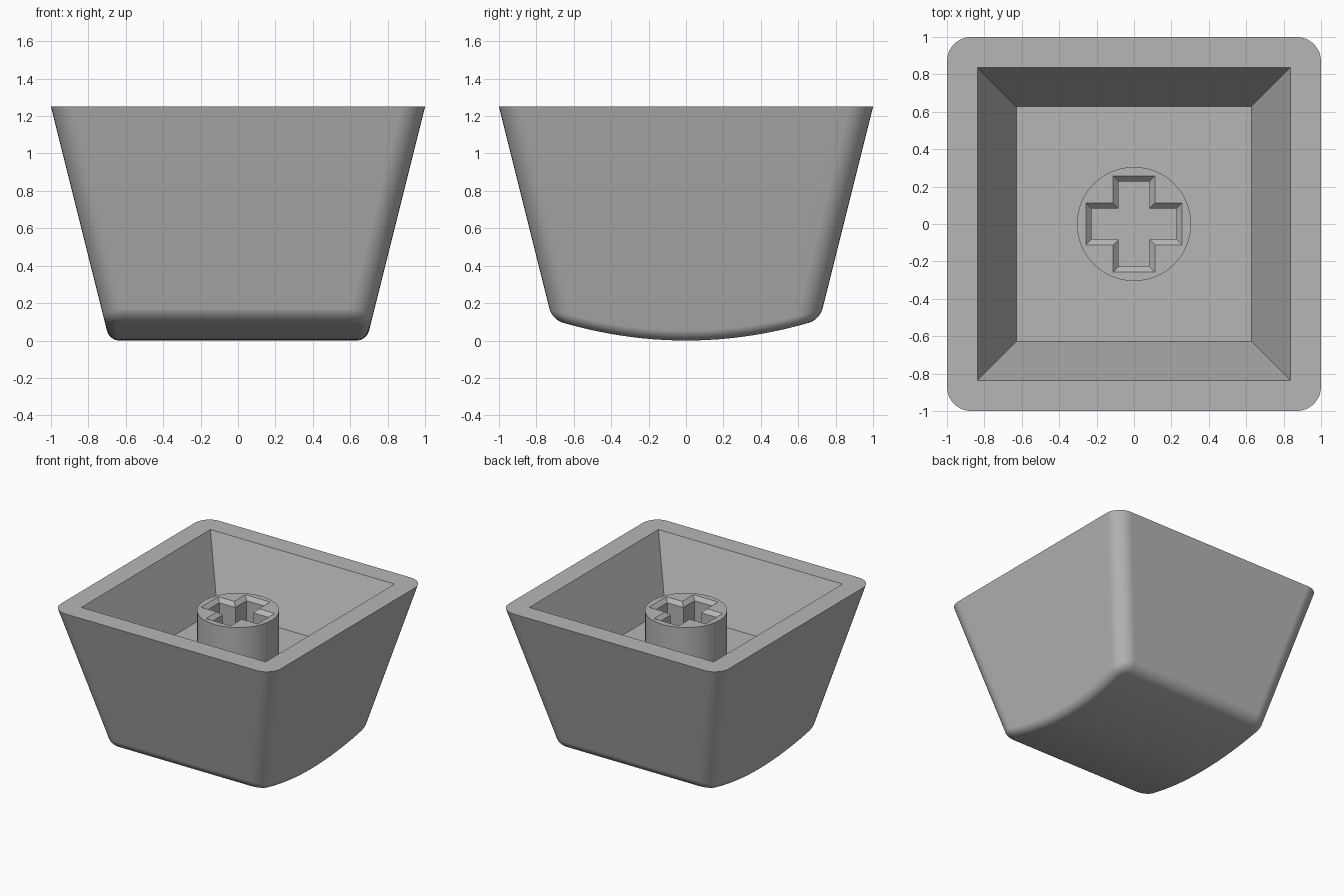
import bpy, bmesh, math

if "Cube" in bpy.data.objects:
    bpy.data.objects.remove(bpy.data.objects["Cube"], do_unlink=True)

HEIGHT = 1.25
FLOOR = 0.73        # cavity floor
STEM_TOP = 1.13
SLOPE = 0.25        # wall lean
CORNER = 0.13       # vertical corner radius
FILLET = 0.07       # rounding where walls meet the dished face
DISH = 0.22
TILT = math.atan(SLOPE)

grey = bpy.data.materials.new("plain grey")
grey.use_nodes = True
grey.diffuse_color = (0.47, 0.47, 0.47, 1)
grey.node_tree.nodes["Principled BSDF"].inputs["Base Color"].default_value = grey.diffuse_color


def make(name, bm):
    bmesh.ops.recalc_face_normals(bm, faces=bm.faces)
    mesh = bpy.data.meshes.new(name)
    bm.to_mesh(mesh)
    bm.free()
    mesh.materials.append(grey)
    obj = bpy.data.objects.new(name, mesh)
    bpy.context.collection.objects.link(obj)
    return obj


def stack(name, rings):
    """Closed solid from a stack of (outline, z) rings."""
    bm = bmesh.new()
    loops = [[bm.verts.new((x, y, z)) for x, y in pts] for pts, z in rings]
    skin(bm, loops)
    bm.faces.new(loops[0])
    bm.faces.new(loops[-1])
    return make(name, bm)


def skin(bm, loops):
    n = len(loops[0])
    for a, b in zip(loops, loops[1:]):
        for i in range(n):
            j = (i + 1) % n
            bm.faces.new((a[i], a[j], b[j], b[i]))


def activate(obj):
    bpy.ops.object.select_all(action="DESELECT")
    obj.select_set(True)
    bpy.context.view_layer.objects.active = obj


def cut(obj, cutter):
    mod = obj.modifiers.new("cut", "BOOLEAN")
    mod.operation, mod.solver, mod.object = "DIFFERENCE", "EXACT", cutter
    activate(obj)
    bpy.ops.object.modifier_apply(modifier=mod.name)
    bpy.data.objects.remove(cutter, do_unlink=True)


def finish(obj):
    activate(obj)
    bpy.ops.object.shade_smooth_by_angle(angle=math.radians(30))
    obj.modifiers.new("normals", "WEIGHTED_NORMAL").keep_sharp = True


def half(z):
    return 1 - SLOPE * (HEIGHT - z)


# Rounded-square outline as (centre direction, normal) pairs, symmetric in x
def corner(cx, cy, start):
    angles = [math.radians(start + 90 * k / 8) for k in range(9)]
    return [(cx, cy, math.cos(a), math.sin(a)) for a in angles]


steps = [-1 + 2 * k / 20 for k in range(1, 20)]
outline = (corner(1, -1, -90) + [(1, t, 1, 0) for t in steps] + corner(1, 1, 0)
           + corner(-1, 1, 90) + [(-1, -t, -1, 0) for t in steps] + corner(-1, -1, 180))


def ring_point(spec, angle):
    """Point on the fillet ring; the ring follows the dish."""
    cx, cy, nx, ny = spec
    inset = FILLET / math.cos(TILT) - FILLET * math.cos(angle)
    y = cy * 0.7
    for _ in range(8):
        base = DISH * y * y
        core = half(base + FILLET) - CORNER
        y = cy * core + ny * (CORNER - inset)
    return (cx * core + nx * (CORNER - inset), y,
            DISH * y * y + FILLET * (1 - math.sin(angle)))


# Outer shell: rim, leaning walls, fillet, dished face
bm = bmesh.new()
top = 1 - CORNER
loops = [[bm.verts.new((cx * top + nx * CORNER, cy * top + ny * CORNER, HEIGHT))
          for cx, cy, nx, ny in outline]]
for k in range(9):
    angle = TILT + (math.pi / 2 - TILT) * k / 8
    loops.append([bm.verts.new(ring_point(s, angle)) for s in outline])
skin(bm, loops)
bm.faces.new(loops[0])
low, n = loops[-1], len(outline)
for i in range(n // 2 - 1):
    bm.faces.new((low[i], low[i + 1], low[n - 2 - i], low[n - 1 - i]))
shell = make("cap_shell", bm)


# Tapered cavity
def square(h):
    return [(-h, -h), (h, -h), (h, h), (-h, h)]


lift = 0.1
flare = (0.837 - 0.628) / (HEIGHT - FLOOR) * lift
cut(shell, stack("cavity_cutter", [(square(0.628), FLOOR),
                                   (square(0.837 + flare), HEIGHT + lift)]))
finish(shell)


# Round stem with a chamfered cross socket
def circle(r, n=64):
    return [(r * math.cos(math.tau * k / n), r * math.sin(math.tau * k / n)) for k in range(n)]


def cross(length, width):
    pts = [(length, -width), (length, width), (width, width)]
    out = []
    for _ in range(4):
        out += pts
        pts = [(-y, x) for x, y in pts]
    return out


stem = stack("stem", [(circle(0.305), FLOOR - 0.02), (circle(0.305), STEM_TOP)])
bevel = 0.03
cut(stem, stack("socket_cutter", [
    (cross(0.227, 0.082), FLOOR),
    (cross(0.227, 0.082), STEM_TOP - bevel),
    (cross(0.227 + 2 * bevel, 0.082 + 2 * bevel), STEM_TOP + bevel)]))
finish(stem)
